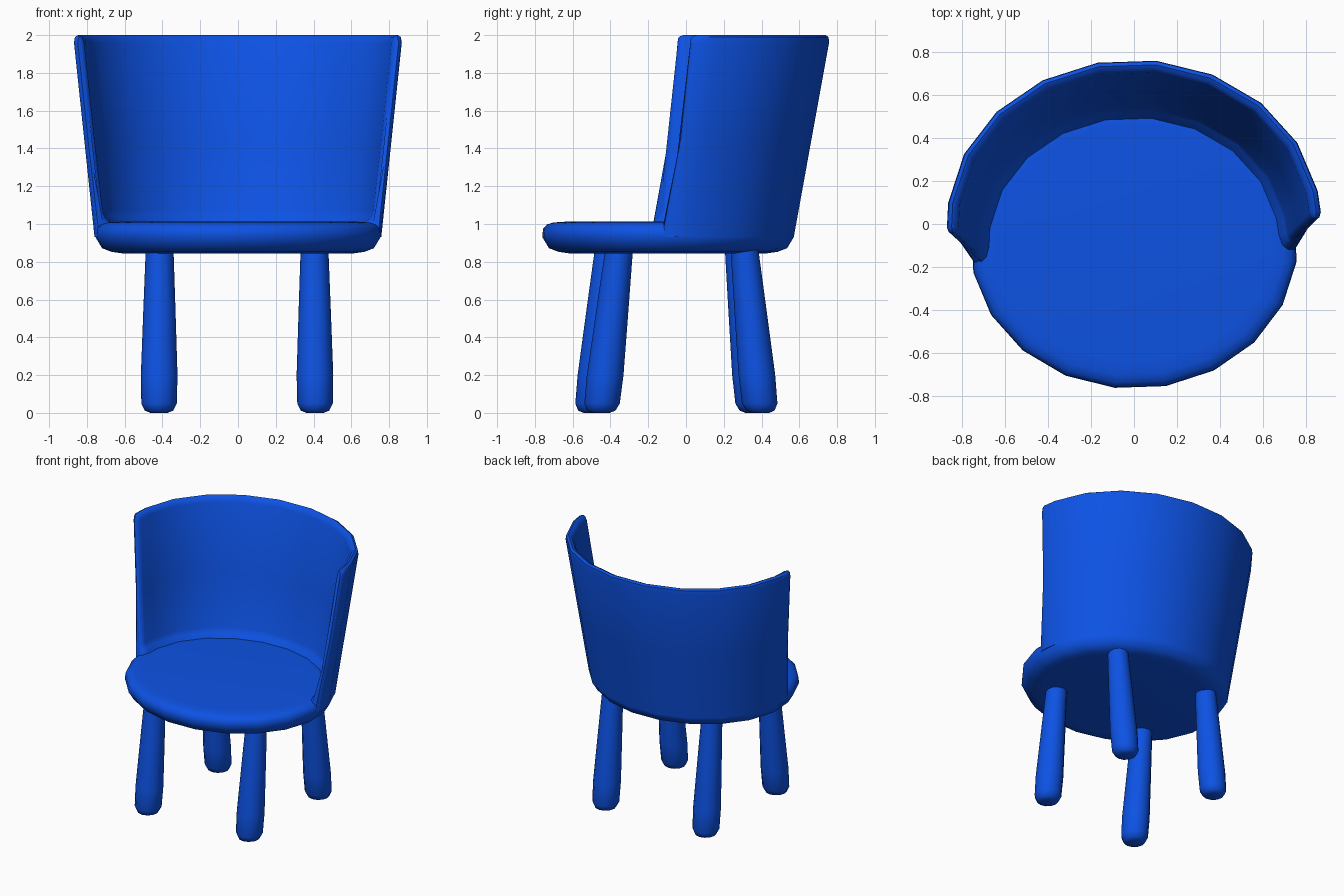
import bpy, bmesh, math

if "Cube" in bpy.data.objects:
    bpy.data.objects.remove(bpy.data.objects["Cube"])

blue = bpy.data.materials.new("bright blue")
blue.diffuse_color = (0.004, 0.085, 0.78, 1)
blue.use_nodes = True
blue.node_tree.nodes["Principled BSDF"].inputs["Base Color"].default_value = blue.diffuse_color


def loft(name, rings, angle=50):
    """Skin closed rings of points, cap both ends, shade smooth."""
    bm = bmesh.new()
    vs = [[bm.verts.new(p) for p in r] for r in rings]
    n = len(vs[0])
    for a, b in zip(vs, vs[1:]):
        for i in range(n):
            j = (i + 1) % n
            bm.faces.new((a[i], a[j], b[j], b[i]))
    bm.faces.new(vs[0][::-1])
    bm.faces.new(vs[-1])
    bmesh.ops.recalc_face_normals(bm, faces=bm.faces)
    me = bpy.data.meshes.new(name)
    bm.to_mesh(me)
    bm.free()
    me.materials.append(blue)
    ob = bpy.data.objects.new(name, me)
    bpy.context.collection.objects.link(ob)
    bpy.ops.object.select_all(action='DESELECT')
    ob.select_set(True)
    bpy.context.view_layer.objects.active = ob
    bpy.ops.object.shade_smooth_by_angle(angle=math.radians(angle))
    return ob


def oval(deg, z, t=0.0):
    """Point on the leaning oval shell at height z, moved inward by t."""
    f = max(0, (z - 0.93) / 1.07)
    a = math.radians(deg)
    return ((0.76 + 0.113 * f - t) * math.cos(a),
            -0.095 + 0.107 * f + (0.67 + 0.088 * f - t) * math.sin(a), z)


SIDES = [11.2 + 18 * k for k in range(20)]

# seat: rounded oval disc
seat_profile = [(0.845, 0.14), (0.853, 0.085), (0.872, 0.035), (0.93, 0.0), (0.975, 0.003),
                (0.998, 0.025), (1.008, 0.06), (1.012, 0.12)]
loft("seat", [[oval(d, 0.93, t)[:2] + (z,) for d in SIDES] for z, t in seat_profile])

# curved backrest: wall section with round rim and filleted foot, swept half way round
wall_section = [(0.93, 0), (1.45, 0), (1.96, 0), (1.99, 0.008), (2.0, 0.026), (1.99, 0.046),
                (1.96, 0.055), (1.45, 0.055), (1.07, 0.058), (1.035, 0.066), (1.01, 0.095),
                (0.95, 0.095)]


def wall_slice(deg, k=1.0, flare=0.0):
    pts = []
    for z, t in wall_section:
        if z > 1.9:
            z -= 0.025 * (1 - k)
        foot = flare if z < 1.02 else flare * 0.3 if z < 1.05 else 0
        pts.append(oval(deg + foot, z, 0.028 + (t - 0.028) * k))
    return pts


slices = [wall_slice(1.2, 0.35, -4), wall_slice(1.9, 0.75, -3), wall_slice(3.6)]
slices += [wall_slice(d) for d in SIDES[:10]]
slices += [wall_slice(181.9), wall_slice(183.4, 0.75, 3), wall_slice(184.1, 0.35, 4)]
loft("backrest", slices)

# splayed legs: thicker toward the rounded foot
leg_profile = [(0.0, 0.045), (0.012, 0.075), (0.05, 0.094), (0.2, 0.097), (0.55, 0.085), (0.88, 0.073)]
for name, top, foot in [("front_right_leg", (0.405, -0.355), (0.408, -0.45)),
                        ("front_left_leg", (-0.415, -0.41), (-0.418, -0.497)),
                        ("back_right_leg", (0.405, 0.31), (0.408, 0.395)),
                        ("back_left_leg", (-0.415, 0.28), (-0.418, 0.36))]:
    rings = []
    for z, r in leg_profile:
        f = z / 0.86
        cx, cy = (foot[i] + (top[i] - foot[i]) * f for i in (0, 1))
        rings.append([(cx + r * math.cos(a), cy + r * math.sin(a), z)
                      for a in (math.tau * i / 12 for i in range(12))])
    loft(name, rings)
